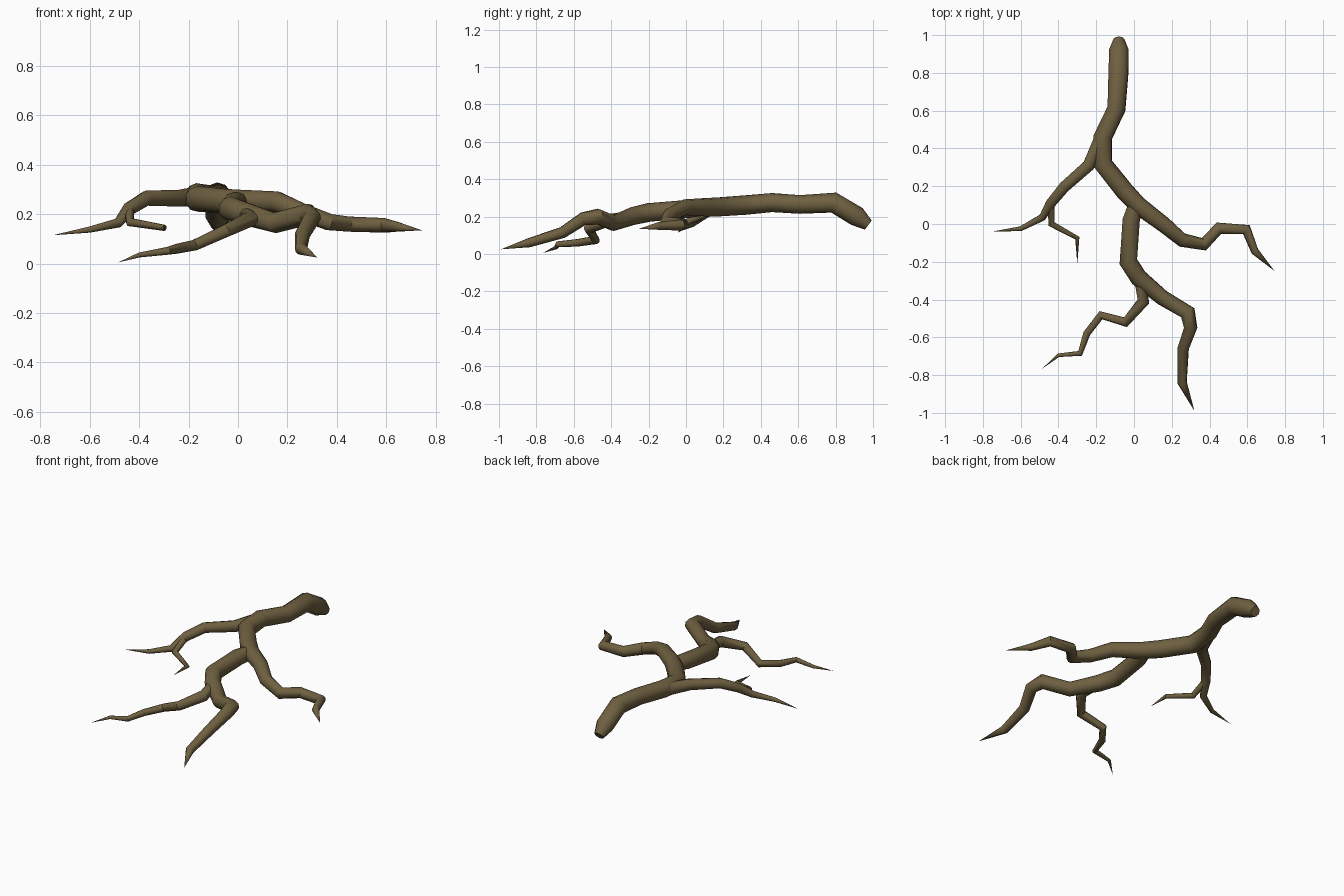
import bpy, bmesh, math
from mathutils import Vector

if "Cube" in bpy.data.objects:
    bpy.data.objects.remove(bpy.data.objects["Cube"])

SIDES = 10

bark = bpy.data.materials.new("brown bark")
bark.diffuse_color = (0.158, 0.117, 0.052, 1)
bark.use_nodes = True
bark.node_tree.nodes["Principled BSDF"].inputs["Base Color"].default_value = bark.diffuse_color


def limb(name, path):
    """Tapered tube through (x, y, z, radius) points; radius 0 makes a pointed tip."""
    pts = [Vector(p[:3]) for p in path]
    bm = bmesh.new()
    rings, side = [], None
    for i, p in enumerate(pts):
        d_in = (p - pts[i - 1]).normalized() if i else None
        d_out = (pts[i + 1] - p).normalized() if i < len(pts) - 1 else None
        t = ((d_in or d_out) + (d_out or d_in)).normalized()
        # carry the previous ring's orientation along to avoid twisting
        ref = side if side else Vector((0, 0, 1))
        side = (ref - t * ref.dot(t)).normalized()
        other = t.cross(side)
        r = path[i][3]
        if r == 0:
            rings.append([bm.verts.new(p)])
            continue
        rings.append([bm.verts.new(p + r * (side * math.cos(a) + other * math.sin(a)))
                      for a in (2 * math.pi * k / SIDES for k in range(SIDES))])
    for a, b in zip(rings, rings[1:]):
        for k in range(SIDES):
            n = (k + 1) % SIDES
            if len(b) == 1:
                bm.faces.new((a[k], a[n], b[0]))
            else:
                bm.faces.new((a[k], a[n], b[n], b[k]))
    for ring in (rings[0], rings[-1]):
        if len(ring) > 1:
            bm.faces.new(ring)
    bmesh.ops.recalc_face_normals(bm, faces=bm.faces)
    me = bpy.data.meshes.new(name)
    bm.to_mesh(me)
    bm.free()
    me.materials.append(bark)
    ob = bpy.data.objects.new(name, me)
    bpy.context.collection.objects.link(ob)
    bpy.context.view_layer.objects.active = ob
    ob.select_set(True)
    bpy.ops.object.shade_smooth_by_angle(angle=math.radians(40))
    ob.select_set(False)


# thick root from its blunt end, running on into the right root
limb("main_root", [
    (-.08, .975, .155, .03), (-.08, .915, .20, .054), (-.083, .79, .275, .055),
    (-.093, .61, .265, .05), (-.165, .46, .275, .051), (-.165, .32, .262, .052),
    (-.05, .175, .252, .051), (.02, .10, .25, .049), (.16, -.005, .25, .043),
    (.255, -.085, .21, .038), (.37, -.107, .168, .035), (.45, -.022, .16, .032),
    (.595, -.03, .155, .03), (.64, -.145, .15, .021), (.745, -.25, .135, 0)])

# middle root that runs forward
limb("front_root", [
    (.015, .12, .248, .04), (-.015, .02, .242, .048), (-.03, -.2, .222, .05),
    (.025, -.285, .203, .048), (.15, -.39, .165, .042), (.285, -.47, .20, .043),
    (.3, -.55, .188, .036), (.26, -.66, .115, .031), (.255, -.84, .06, .025),
    (.32, -.99, .025, 0)])

# thin root splitting off to the front left
limb("front_left_rootlet", [
    (.03, -.29, .20, .03), (.05, -.41, .182, .033), (-.045, -.52, .135, .027),
    (-.175, -.483, .075, .023), (-.25, -.58, .06, .02), (-.285, -.685, .052, .016),
    (-.4, -.695, .035, .01), (-.485, -.765, .005, 0)])

# left root and its forked rootlet
limb("left_root", [
    (-.17, .46, .272, .04), (-.24, .31, .265, .034), (-.37, .195, .265, .031),
    (-.44, .11, .222, .028), (-.485, .035, .165, .02), (-.6, -.025, .138, .013),
    (-.75, -.04, .115, 0)])
limb("left_fork_rootlet", [
    (-.44, .125, .225, .02), (-.437, 0, .168, .018), (-.3, -.075, .145, .013),
    (-.3, -.21, .14, 0)])
